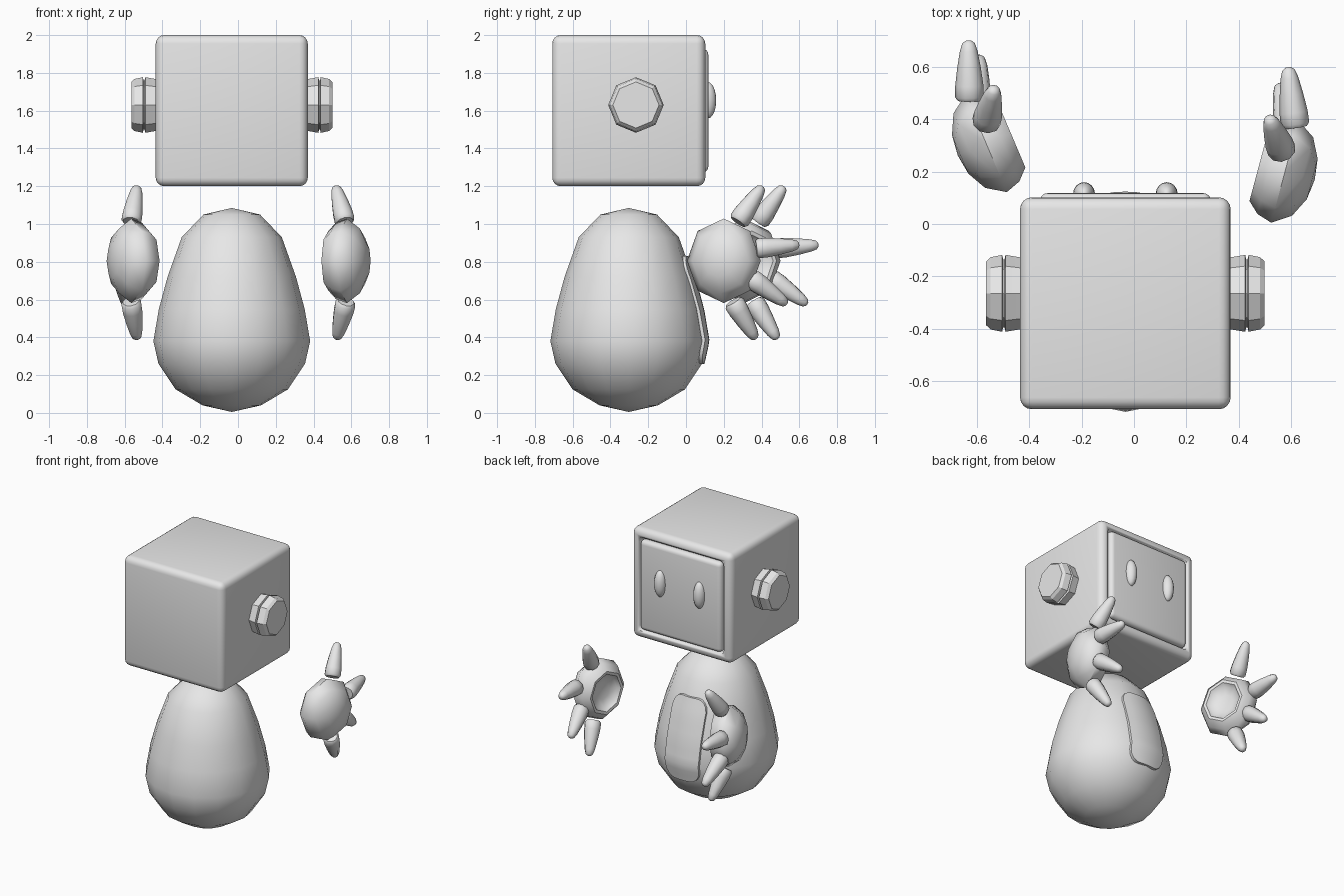
import bpy, bmesh, math
from mathutils import Vector, Matrix

if "Cube" in bpy.data.objects:
    bpy.data.objects.remove(bpy.data.objects["Cube"])

grey = bpy.data.materials.new("light_grey")
grey.diffuse_color = (0.8, 0.8, 0.8, 1)
grey.use_nodes = True
grey.node_tree.nodes["Principled BSDF"].inputs["Base Color"].default_value = grey.diffuse_color
CX, CY = -0.033, -0.303          # shared axis of head and body


def finish(name, bm, angle=35):
    bmesh.ops.remove_doubles(bm, verts=bm.verts, dist=1e-5)
    bmesh.ops.recalc_face_normals(bm, faces=bm.faces)
    me = bpy.data.meshes.new(name)
    bm.to_mesh(me)
    bm.free()
    me.materials.append(grey)
    ob = bpy.data.objects.new(name, me)
    bpy.context.collection.objects.link(ob)
    bpy.ops.object.select_all(action='DESELECT')
    ob.select_set(True)
    bpy.context.view_layer.objects.active = ob
    bpy.ops.object.shade_smooth_by_angle(angle=math.radians(angle))
    return ob


def lathe(name, profile, sides, matrix, angle=35):
    """Turn (radius, height) points around local z, then place with matrix."""
    bm = bmesh.new()
    rings = []
    for r, h in profile:
        n = 1 if r == 0 else sides
        rings.append([bm.verts.new((r * math.cos(math.tau * i / sides),
                                    r * math.sin(math.tau * i / sides), h)) for i in range(n)])
    for a, b in zip(rings, rings[1:]):
        for i in range(sides):
            j = (i + 1) % sides
            loop = [a[i % len(a)], a[j % len(a)], b[j % len(b)], b[i % len(b)]]
            bm.faces.new(list(dict.fromkeys(loop)))
    for ring in (rings[0], rings[-1]):
        if len(ring) > 1:
            bm.faces.new(ring)
    bmesh.ops.transform(bm, matrix=matrix, verts=bm.verts)
    return finish(name, bm, angle)


def box(name, centre, size, bevel, segments=4):
    bm = bmesh.new()
    bmesh.ops.create_cube(bm, size=1)
    bmesh.ops.scale(bm, vec=size, verts=bm.verts)
    bmesh.ops.translate(bm, vec=centre, verts=bm.verts)
    if bevel:
        bmesh.ops.bevel(bm, geom=bm.edges[:], offset=bevel, segments=segments,
                        profile=0.5, affect='EDGES')
    return finish(name, bm)


# Head: rounded cube with a shallow recess holding the face panel
head = box("head", (CX, CY, 1.6), (0.805, 0.81, 0.8), 0.045)
cutter = box("face_recess_cutter", (CX, 0.12, 1.6), (0.69, 0.10, 0.69), 0.04)
cutter.hide_render = True
cutter.hide_set(True)
cut = head.modifiers.new("face_recess", 'BOOLEAN')
cut.object = cutter
cut.solver = 'EXACT'
box("face_panel", (CX, 0.078, 1.6), (0.655, 0.08, 0.655), 0.03)

# Eyes: upright ovals on the panel
for side, label in ((-1, "left"), (1, "right")):
    bm = bmesh.new()
    bmesh.ops.create_uvsphere(bm, u_segments=16, v_segments=10, radius=1)
    bmesh.ops.scale(bm, vec=(0.042, 0.045, 0.097), verts=bm.verts)
    bmesh.ops.translate(bm, vec=(CX + side * 0.158, 0.115, 1.655), verts=bm.verts)
    finish(label + "_eye", bm, 60)

    # Ears: two stacked octagonal discs
    turn = Matrix.Rotation(side * math.pi / 2, 4, 'Y')
    ear_at = Matrix.Translation((CX + side * 0.40, -0.265, 1.63)) @ turn
    lathe(label + "_ear", [(0.135, -0.02), (0.138, 0.005), (0.147, 0.058), (0.13, 0.062),
                           (0.13, 0.067), (0.147, 0.071), (0.138, 0.115), (0.122, 0.132)],
          8, ear_at, 15)

# Body: egg
EGG = [(0, 0.005), (0.155, 0.04), (0.298, 0.125), (0.388, 0.26), (0.415, 0.38),
       (0.386, 0.55), (0.340, 0.72), (0.265, 0.93), (0.150, 1.05), (0, 1.085)]
lathe("body", EGG, 16, Matrix.Translation((CX, CY, 0)), 60)


def egg_radius(z):
    for (r0, z0), (r1, z1) in zip(EGG, EGG[1:]):
        if z0 <= z <= z1:
            return r0 + (r1 - r0) * (z - z0) / (z1 - z0)
    return 0


# Belly plate: rounded strip hugging the egg on the face side
bm = bmesh.new()
rows, cols, half_w, z0, z1 = 17, 7, 0.135, 0.26, 0.83
grid = []
for k in range(rows):
    t = 0.5 - 0.5 * math.cos(math.pi * k / (rows - 1))
    z = z0 + (z1 - z0) * t
    gap = max(0.0, 1 - min(z - z0, z1 - z) / 0.09)      # rounded ends
    w = half_w - 0.075 * (1 - math.sqrt(max(0, 1 - gap * gap)))
    line = []
    for i in range(cols):
        x = w * (2 * i / (cols - 1) - 1)
        line.append(bm.verts.new((CX + x, CY + math.sqrt(egg_radius(z) ** 2 - x * x) + 0.013, z)))
    grid.append(line)
for a, b in zip(grid, grid[1:]):
    for i in range(cols - 1):
        bm.faces.new((a[i], b[i], b[i + 1], a[i + 1]))
rim = bmesh.ops.extrude_face_region(bm, geom=bm.faces[:])
bmesh.ops.translate(bm, vec=(0, -0.05, 0),
                    verts=[g for g in rim['geom'] if isinstance(g, bmesh.types.BMVert)])
finish("belly_plate", bm)

# Hands: flattened eight-sided palm, hollow on the inner side, with four fingers
PALM = [(0, 0.118), (0.085, 0.108), (0.165, 0.07), (0.215, 0.0), (0.195, -0.06),
        (0.152, -0.102), (0.132, -0.100), (0.115, -0.075), (0.06, -0.06), (0, -0.055)]
FINGER = [(0.044, 0), (0.055, 0.06), (0.054, 0.25), (0.045, 0.55), (0.034, 0.82),
          (0.024, 0.95), (0.012, 0.99), (0, 1)]
FINGERS = {"upper_finger": ((-0.01, 0.075, 0.205), (-0.06, 0.205, 0.395)),
           "middle_finger": ((0.04, 0.17, 0.065), (0.012, 0.40, 0.085)),
           "lower_finger": ((0.02, 0.14, -0.09), (-0.02, 0.335, -0.23)),
           "thumb": ((-0.005, 0.05, -0.215), (-0.055, 0.17, -0.415))}


def hand(label, centre, mirror, extra):
    place = (Matrix.Translation(centre) @ Matrix.Rotation(math.radians(extra), 4, 'Z')
             @ Matrix.Diagonal((mirror, 1, 1, 1)))
    palm = (Matrix.Rotation(math.radians(-15), 4, 'Z') @ Matrix.Diagonal((1, 0.94, 1.04, 1))
            @ Matrix.Rotation(math.pi / 2, 4, 'Y'))
    lathe(label + "_palm", PALM, 8, place @ palm, 50)
    for name, (base, tip) in FINGERS.items():
        base, axis = Vector(base), Vector(tip) - Vector(base)
        aim = Matrix.Translation(base) @ axis.to_track_quat('Z', 'Y').to_matrix().to_4x4()
        lathe(label + "_" + name, [(r, h * axis.length) for r, h in FINGER], 10,
              place @ aim, 50)


hand("right", (0.577, 0.2, 0.805), 1, 0)
hand("left", (-0.565, 0.308, 0.805), -1, 8)
